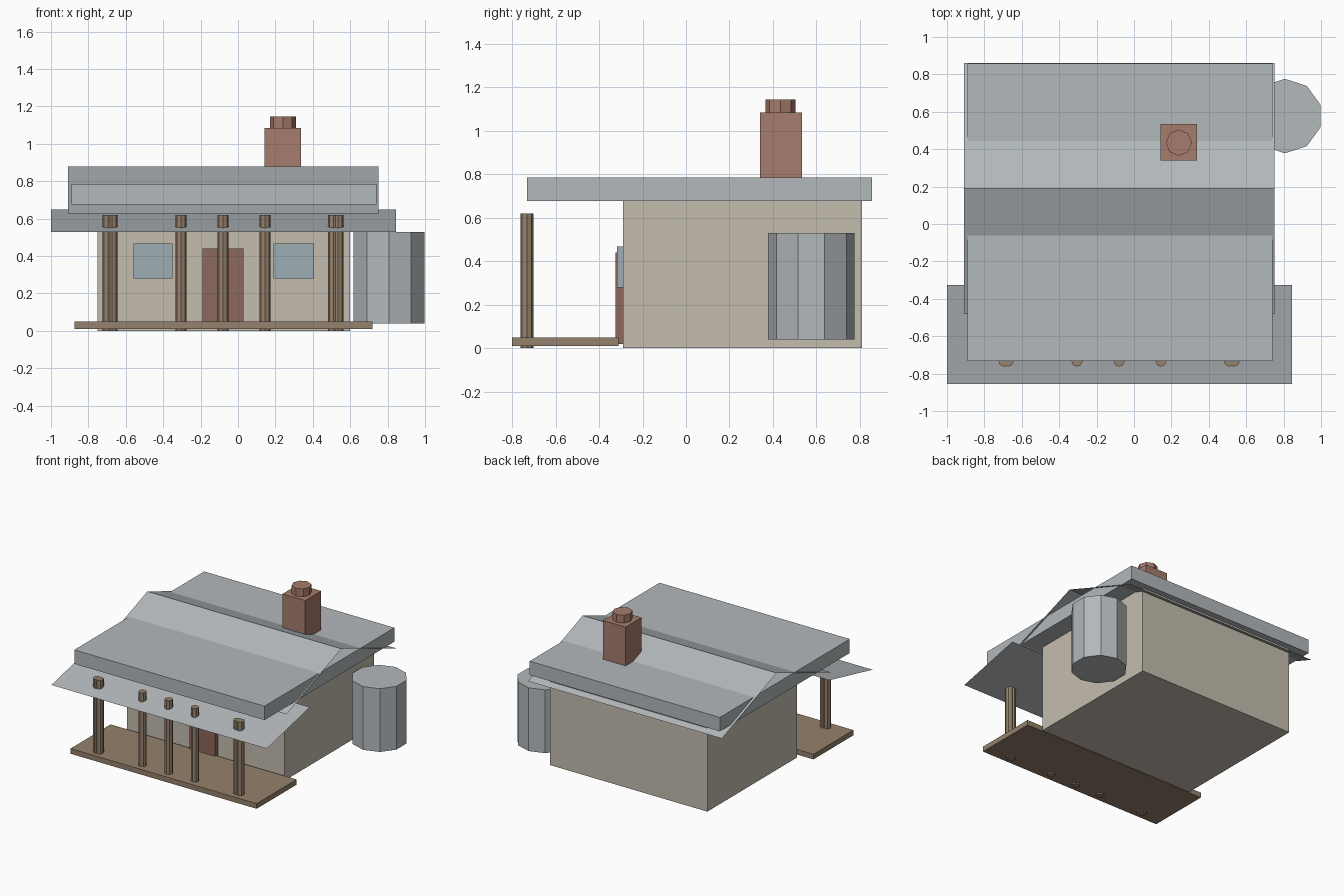
import bpy

if "Cube" in bpy.data.objects:
    bpy.data.objects.remove(bpy.data.objects["Cube"])


def material(name, rgb):
    m = bpy.data.materials.new(name)
    m.diffuse_color = (*rgb, 1.0)
    m.use_nodes = True
    m.node_tree.nodes["Principled BSDF"].inputs["Base Color"].default_value = m.diffuse_color
    return m


PLASTER = material("plaster", (0.56, 0.51, 0.43))
TIN = material("tin", (0.45, 0.48, 0.50))
TIMBER = material("timber", (0.30, 0.22, 0.15))
BRICK = material("brick", (0.38, 0.20, 0.15))
DOOR = material("door_paint", (0.27, 0.14, 0.11))
GLASS = material("glass", (0.34, 0.43, 0.46))


def box(name, x, y, z, mat):
    """Box from (min, max) ranges on each axis."""
    bpy.ops.mesh.primitive_cube_add(size=1, location=[sum(r) / 2 for r in (x, y, z)])
    ob = bpy.context.object
    ob.name = name
    ob.scale = [r[1] - r[0] for r in (x, y, z)]
    bpy.ops.object.transform_apply(location=False, rotation=False, scale=True)
    ob.data.materials.append(mat)
    return ob


def drum(name, x, y, z, radius, sides, mat):
    """Upright low-poly cylinder over a (min, max) height range."""
    bpy.ops.mesh.primitive_cylinder_add(vertices=sides, radius=radius, depth=z[1] - z[0],
                                        location=(x, y, sum(z) / 2))
    ob = bpy.context.object
    ob.name = name
    ob.data.materials.append(mat)
    return ob


def sheet(name, x, profile, mat):
    """Thin sheet: a (y, z) profile swept between two x values."""
    verts = [(px, y, z) for y, z in profile for px in x]
    faces = [(2 * i, 2 * i + 1, 2 * i + 3, 2 * i + 2) for i in range(len(profile) - 1)]
    me = bpy.data.meshes.new(name)
    me.from_pydata(verts, [], faces)
    me.materials.append(mat)
    ob = bpy.data.objects.new(name, me)
    bpy.context.collection.objects.link(ob)
    return ob


# House body
box("walls", (-0.75, 0.60), (-0.29, 0.81), (0, 0.68), PLASTER)
box("door", (-0.19, 0.03), (-0.325, -0.285), (0.02, 0.44), DOOR)
for side, x in (("left", (-0.56, -0.35)), ("right", (0.19, 0.405))):
    box(side + "_window", x, (-0.317, -0.285), (0.28, 0.467), GLASS)

# Roof: flat slab, folded ridge sheet and sloping verandah sheet
box("roof_slab", (-0.89, 0.74), (-0.733, 0.857), (0.677, 0.785), TIN)
sheet("roof_sheet", (-0.91, 0.752), [(-0.48, 0.628), (0.19, 0.88), (0.86, 0.628)], TIN)
sheet("verandah_roof", (-1.0, 0.845), [(-0.855, 0.53), (-0.327, 0.65)], TIN)

# Verandah deck and posts, with paired posts at the ends
box("deck", (-0.875, 0.72), (-0.80, -0.31), (0.01, 0.05), TIMBER)
for i, x in enumerate((-0.695, -0.673, -0.305, -0.08, 0.145, 0.51, 0.535)):
    drum(f"post_{i + 1}", x, -0.733, (0, 0.62), 0.03, 8, TIMBER)

# Chimney
box("chimney", (0.143, 0.338), (0.34, 0.535), (0.69, 1.085), BRICK)
drum("chimney_pot", 0.24, 0.435, (1.08, 1.145), 0.07, 8, BRICK)

# Water tank
drum("water_tank", 0.807, 0.577, (0.04, 0.53), 0.199, 10, TIN)
